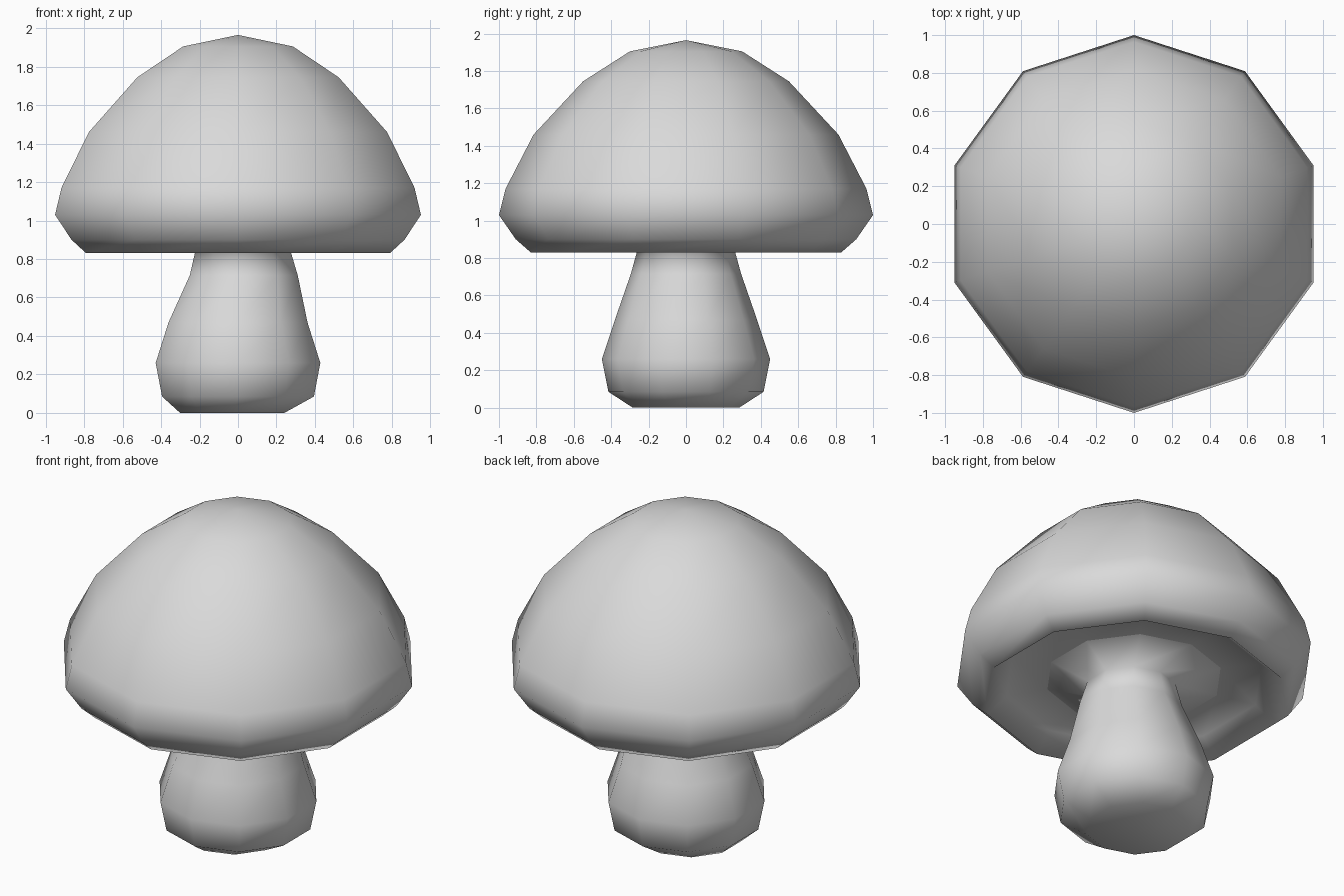
import bpy, bmesh, math

cube = bpy.data.objects.get("Cube")
if cube:
    bpy.data.objects.remove(cube, do_unlink=True)

SIDES = 10

grey = bpy.data.materials.new("plain grey")
grey.use_nodes = True
grey.diffuse_color = (0.7, 0.7, 0.7, 1)
bsdf = next(n for n in grey.node_tree.nodes if n.type == 'BSDF_PRINCIPLED')
bsdf.inputs["Base Color"].default_value = grey.diffuse_color
bsdf.inputs["Roughness"].default_value = 0.8


def lathe(name, profile):
    """Turn (radius, height, x shift) rings, bottom to top; zero radius is a pole."""
    bm = bmesh.new()
    rings = []
    for r, z, shift in profile:
        if r == 0:
            rings.append([bm.verts.new((shift, 0, z))])
            continue
        turns = [math.pi / 2 + math.tau * i / SIDES for i in range(SIDES)]
        rings.append([bm.verts.new((shift + r * math.cos(a), r * math.sin(a), z))
                      for a in turns])
    for low, high in zip(rings, rings[1:]):
        for i in range(SIDES):
            j = (i + 1) % SIDES
            if len(low) == 1:
                bm.faces.new((low[0], high[j], high[i]))
            elif len(high) == 1:
                bm.faces.new((low[i], low[j], high[0]))
            else:
                bm.faces.new((low[i], low[j], high[j], high[i]))
    for face in bm.faces:
        face.smooth = True
    mesh = bpy.data.meshes.new(name)
    bm.to_mesh(mesh)
    bm.free()
    mesh.materials.append(grey)
    obj = bpy.data.objects.new(name, mesh)
    bpy.context.collection.objects.link(obj)


# Domed cap: hollowed underside, rolled rim, dome
lathe("cap", [
    (0.49, 0.94, 0), (0.72, 0.93, 0), (0.83, 0.83, 0), (0.91, 0.9, 0),
    (1.0, 1.03, 0), (0.965, 1.17, 0), (0.815, 1.46, 0), (0.55, 1.745, 0),
    (0.3, 1.905, 0), (0, 1.965, 0)])

# Bulbous stem with a flat foot, leaning slightly, flaring into the underside
lathe("stem", [
    (0, 0, -0.03), (0.285, 0, -0.03), (0.415, 0.085, 0), (0.45, 0.26, 0),
    (0.38, 0.47, 0), (0.295, 0.715, 0.03), (0.255, 0.86, 0.025), (0.49, 0.94, 0)])
